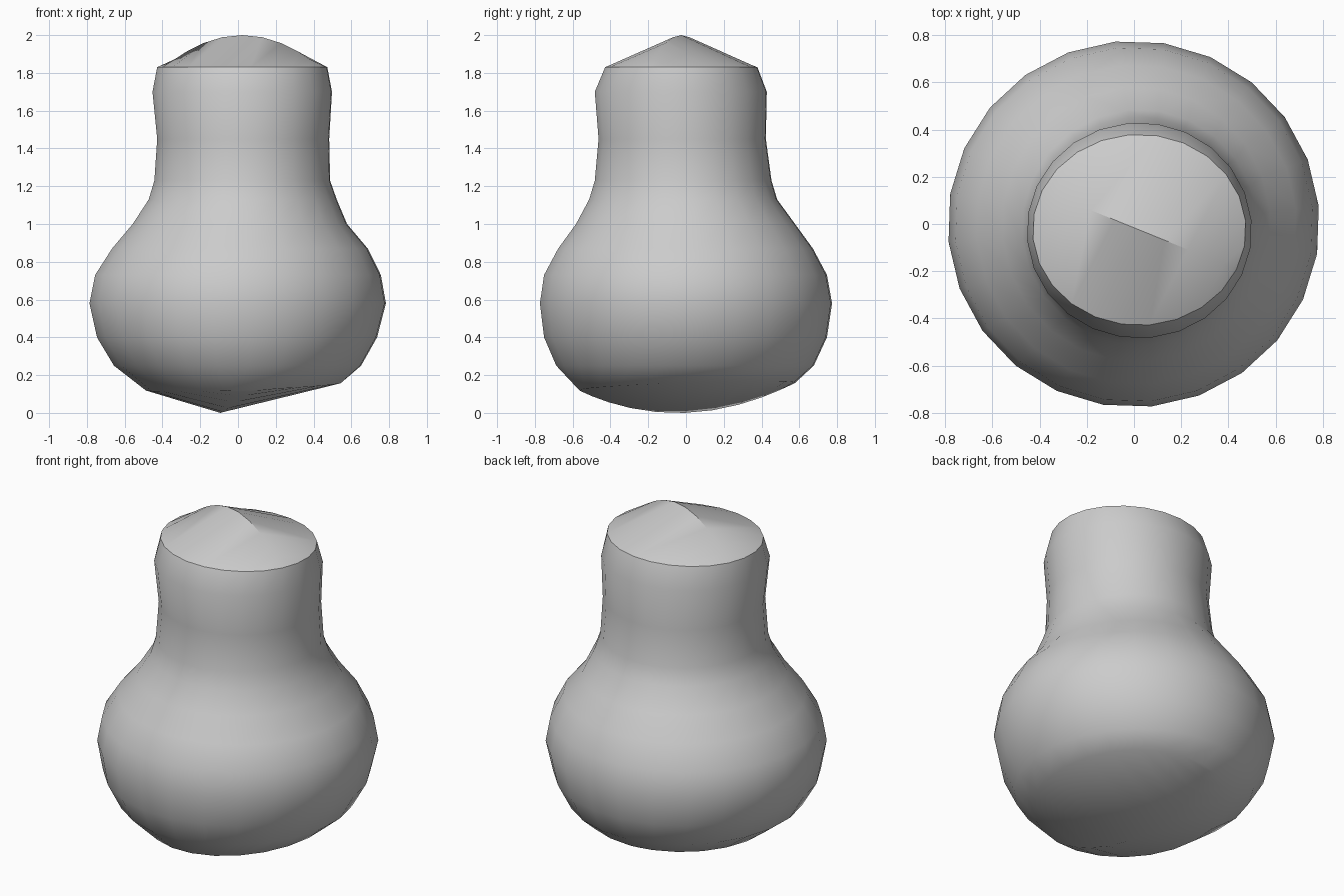
import bpy, bmesh, math
from mathutils import Vector

cube = bpy.data.objects.get("Cube")
if cube:
    bpy.data.objects.remove(cube)

N = 24                       # sides around the body
START = math.radians(-24.4)  # direction of the roof ridge

# height, x min, x max, y min, y max of each ring, bottom to top
RINGS = [
    (0.13, -0.49, 0.55, -0.57, 0.58),
    (0.25, -0.66, 0.655, -0.69, 0.68),
    (0.40, -0.75, 0.74, -0.755, 0.75),
    (0.58, -0.79, 0.787, -0.777, 0.777),
    (0.73, -0.76, 0.76, -0.755, 0.75),
    (0.87, -0.67, 0.69, -0.68, 0.675),
    (1.00, -0.56, 0.58, -0.585, 0.58),
    (1.13, -0.475, 0.525, -0.515, 0.485),
    (1.23, -0.445, 0.49, -0.485, 0.455),
    (1.45, -0.43, 0.485, -0.465, 0.425),
    (1.70, -0.455, 0.50, -0.485, 0.43),
    (1.83, -0.43, 0.475, -0.43, 0.38),
]


def add_ring(bm, z, x0, x1, y0, y1, tilt=0.0):
    """An oval ring of vertices; tilt lifts its right and back sides."""
    verts = []
    for i in range(N):
        a = START + math.tau * i / N
        c, s = math.cos(a), math.sin(a)
        verts.append(bm.verts.new(((x0 + x1) / 2 + c * (x1 - x0) / 2,
                                   (y0 + y1) / 2 + s * (y1 - y0) / 2,
                                   z + tilt * (c + s))))
    return verts


def ridge_cap(bm, ring, first, height, weight=0.5):
    """Close a ring with two curved slopes that meet in an arched ridge."""
    half = N // 2
    side_a = [ring[(first + k) % N] for k in range(half + 1)]
    side_b = [ring[(first - k) % N] for k in range(half + 1)]
    ridge = [side_a[0]]
    for k in range(1, half):
        co = side_a[k].co.lerp(side_b[k].co, weight)
        co += Vector((0, 0, height * math.sin(math.pi * k / half) ** 2))
        ridge.append(bm.verts.new(co))
    ridge.append(side_a[half])
    for side in (side_a, side_b):
        for k in range(half):
            quad = (side[k], side[k + 1], ridge[k + 1], ridge[k])
            bm.faces.new(list(dict.fromkeys(quad)))


# Body: stacked rings, with a ridged roof and a shallow keel underneath
bm = bmesh.new()
rings = [add_ring(bm, *r, tilt=0.02 if i == 0 else 0.0) for i, r in enumerate(RINGS)]
for low, high in zip(rings, rings[1:]):
    for i in range(N):
        j = (i + 1) % N
        bm.faces.new((low[i], low[j], high[j], high[i]))
ridge_cap(bm, rings[-1], 0, 0.17)
ridge_cap(bm, rings[0], 8, -0.135, weight=0.38)
bmesh.ops.recalc_face_normals(bm, faces=bm.faces)

# Stand the lowest point on the ground
lowest = min(v.co.z for v in bm.verts)
for v in bm.verts:
    if v.co.z < 0.2:
        v.co.z -= lowest

mesh = bpy.data.meshes.new("gourd_body")
bm.to_mesh(mesh)
bm.free()
body = bpy.data.objects.new("gourd_body", mesh)
bpy.context.collection.objects.link(body)

# Plain grey material
grey = bpy.data.materials.new("plain grey")
grey.use_nodes = True
colour = (0.6, 0.6, 0.6, 1.0)
grey.diffuse_color = colour
grey.node_tree.nodes["Principled BSDF"].inputs["Base Color"].default_value = colour
mesh.materials.append(grey)

# Smooth shading with crisp roof edges
bpy.ops.object.select_all(action='DESELECT')
body.select_set(True)
bpy.context.view_layer.objects.active = body
bpy.ops.object.shade_smooth_by_angle(angle=math.radians(35))
